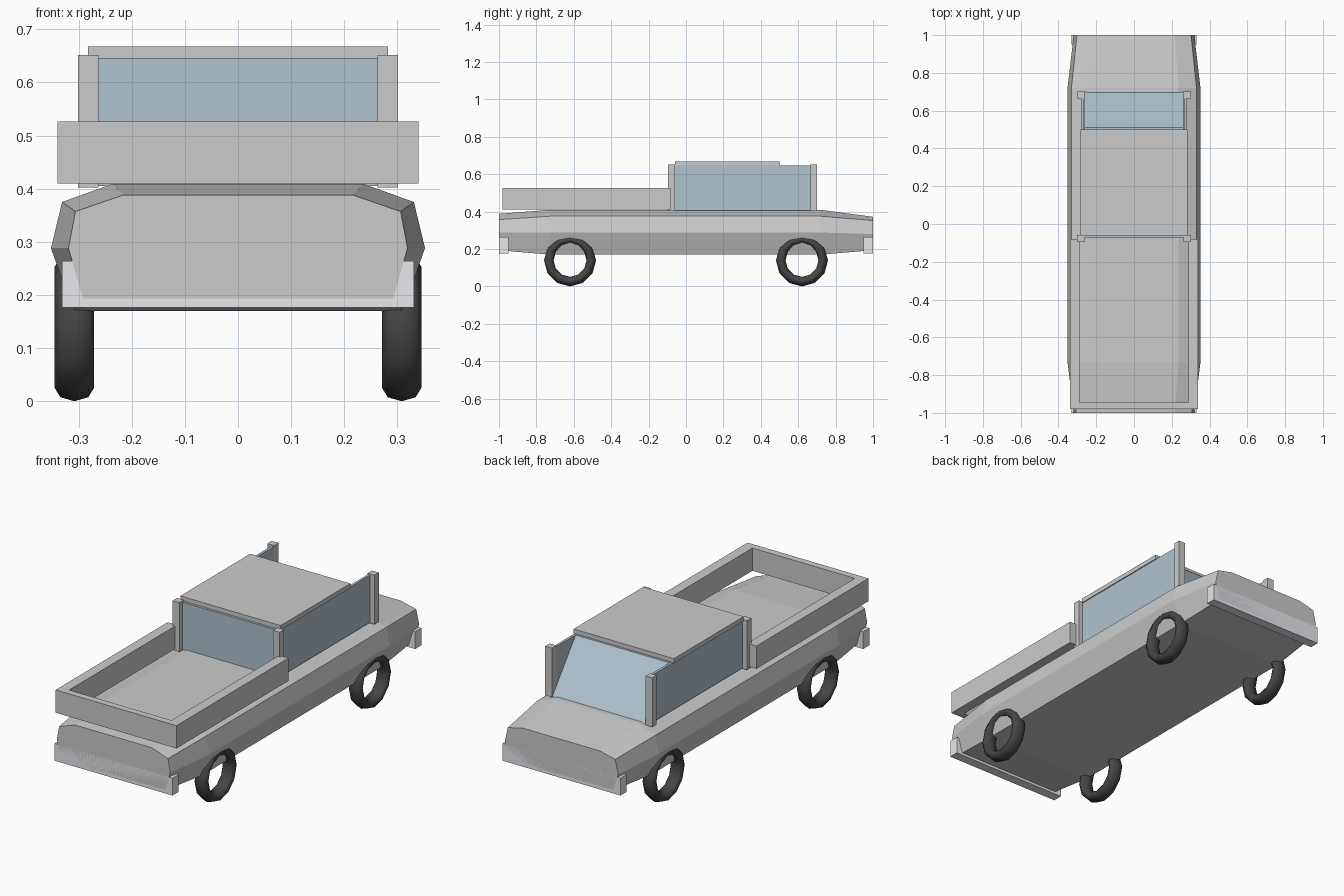
import bpy, bmesh
from math import radians

if "Cube" in bpy.data.objects:
    bpy.data.objects.remove(bpy.data.objects["Cube"])


def material(name, rgb):
    m = bpy.data.materials.new(name)
    m.diffuse_color = (*rgb, 1)
    m.use_nodes = True
    m.node_tree.nodes["Principled BSDF"].inputs["Base Color"].default_value = m.diffuse_color
    return m


glass = material("tinted_glass", (0.44, 0.55, 0.62))
rubber = material("dark_rubber", (0.06, 0.06, 0.06))
metal = material("bumper_metal", (0.8, 0.81, 0.85))


def mesh_object(name, bm, mat=None):
    bmesh.ops.recalc_face_normals(bm, faces=bm.faces)
    me = bpy.data.meshes.new(name)
    bm.to_mesh(me)
    bm.free()
    ob = bpy.data.objects.new(name, me)
    bpy.context.collection.objects.link(ob)
    if mat:
        me.materials.append(mat)
    return ob


def loft(name, rings, mat=None):
    """Skin closed rings of equal length and cap both ends."""
    bm = bmesh.new()
    loops = [[bm.verts.new(p) for p in r] for r in rings]
    n = len(loops[0])
    for a, b in zip(loops, loops[1:]):
        for i in range(n):
            j = (i + 1) % n
            bm.faces.new((a[i], a[j], b[j], b[i]))
    bm.faces.new(loops[0])
    bm.faces.new(loops[-1])
    return mesh_object(name, bm, mat)


def box(name, x, y, z, mat=None):
    rings = [[(x[0], v, z[0]), (x[1], v, z[0]), (x[1], v, z[1]), (x[0], v, z[1])] for v in y]
    return loft(name, rings, mat)


# Body: half cross-sections (x, z) from sill to deck, mirrored and lofted along y
middle = [(0.31, 0.17), (0.352, 0.288), (0.331, 0.375), (0.236, 0.409)]
tail = [(0.292, 0.193), (0.319, 0.288), (0.306, 0.357), (0.216, 0.388)]
nose = [(0.292, 0.193), (0.319, 0.28), (0.302, 0.352), (0.216, 0.372)]


def section(y, half):
    return [(x, y, z) for x, z in half] + [(-x, y, z) for x, z in reversed(half)]


loft("body", [section(-1, tail), section(-0.73, middle),
              section(0.72, middle), section(1, nose)])

# Bumpers
box("rear_bumper", (-0.331, 0.331), (-1, -0.95), (0.176, 0.264), metal)
box("front_bumper", (-0.331, 0.331), (0.95, 1), (0.176, 0.264), metal)

# Load bed walls
box("tailgate", (-0.34, 0.34), (-0.98, -0.945), (0.41, 0.526))
for s, side in ((-1, "left"), (1, "right")):
    box(side + "_bed_wall", sorted((s * 0.288, s * 0.34)), (-0.975, -0.08), (0.41, 0.526))
    # Cab posts and side glass
    for y, end in ((-0.095, "rear"), (0.665, "front")):
        box(f"{side}_{end}_post", sorted((s * 0.263, s * 0.301)), (y, y + 0.036), (0.402, 0.652))
    box(side + "_window", sorted((s * 0.264, s * 0.277)), (-0.065, 0.67), (0.405, 0.646), glass)

# Roof, rear window and sloping windscreen
box("roof", (-0.282, 0.282), (-0.06, 0.5), (0.645, 0.668))
box("rear_window", (-0.264, 0.264), (-0.072, -0.058), (0.405, 0.646), glass)
loft("windscreen", [[(x, 0.685, 0.405), (x, 0.698, 0.405), (x, 0.511, 0.646), (x, 0.498, 0.646)]
                    for x in (-0.263, 0.263)], glass)

# Tyres: open rings, widened along the axle
for sx, side in ((-1, "left"), (1, "right")):
    for y, end in ((-0.62, "rear"), (0.62, "front")):
        bpy.ops.mesh.primitive_torus_add(major_segments=12, minor_segments=8,
                                         major_radius=0.1135, minor_radius=0.0255,
                                         location=(sx * 0.308, y, 0.139),
                                         rotation=(0, radians(90), 0))
        tyre = bpy.context.object
        tyre.name = f"{side}_{end}_tyre"
        tyre.scale.z = 1.46
        tyre.data.materials.append(rubber)
        bpy.ops.object.shade_smooth()
